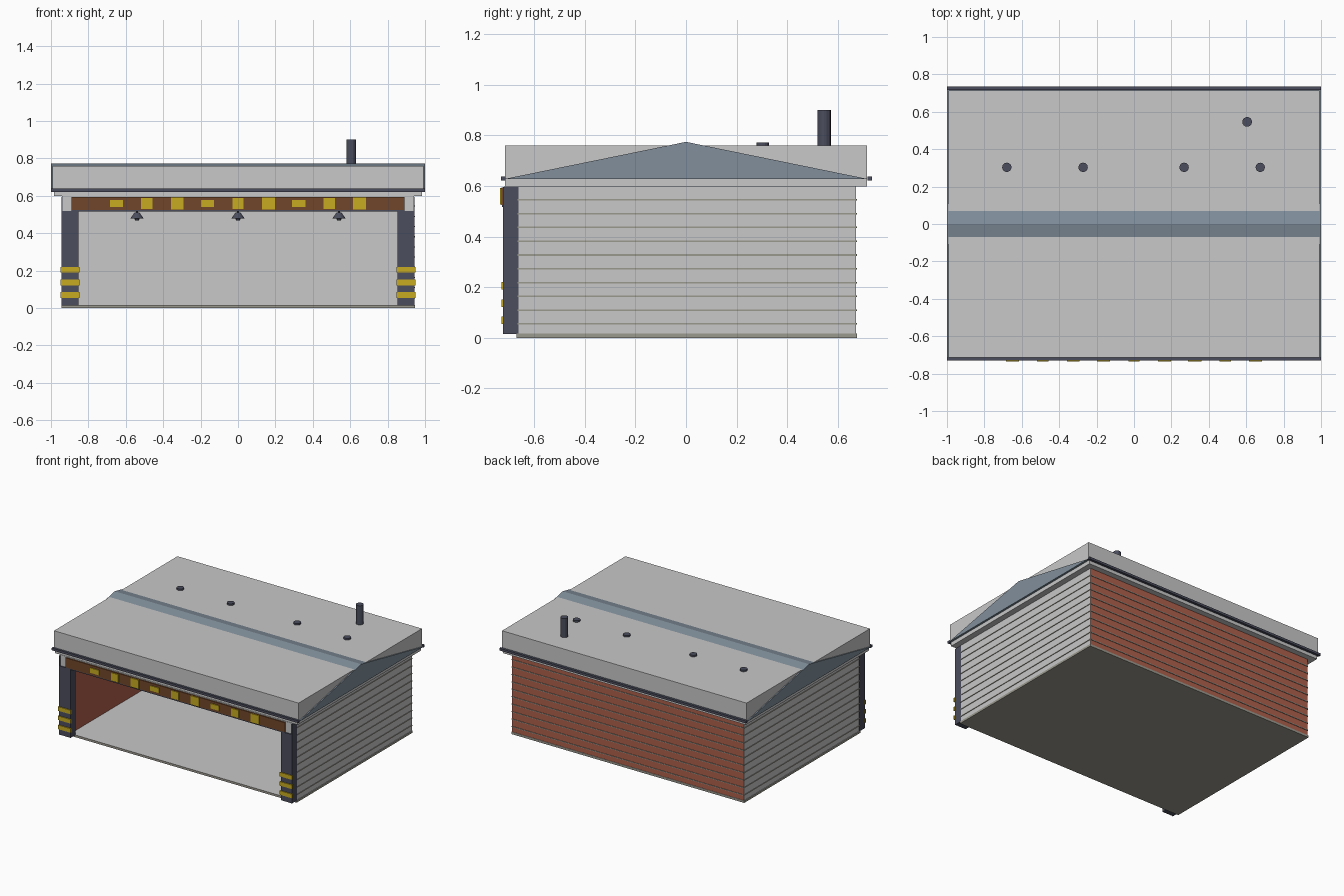
import bpy, bmesh, math

if "Cube" in bpy.data.objects:
    bpy.data.objects.remove(bpy.data.objects["Cube"])


def mat(name, r, g, b):
    m = bpy.data.materials.new(name)
    m.diffuse_color = (r, g, b, 1)
    m.use_nodes = True
    m.node_tree.nodes["Principled BSDF"].inputs["Base Color"].default_value = m.diffuse_color
    return m


GREY = mat("light_grey", 0.58, 0.58, 0.58)
BRICK = mat("brick_red", 0.43, 0.115, 0.07)
SLATE = mat("slate_blue", 0.22, 0.275, 0.33)
DARK = mat("dark_steel", 0.07, 0.075, 0.11)
YELLOW = mat("hazard_yellow", 0.58, 0.41, 0.015)
BROWN = mat("wood_brown", 0.165, 0.062, 0.024)
CONCRETE = mat("concrete", 0.33, 0.32, 0.27)


def finish(name, bm, *mats):
    bmesh.ops.recalc_face_normals(bm, faces=bm.faces)
    me = bpy.data.meshes.new(name)
    bm.to_mesh(me)
    bm.free()
    ob = bpy.data.objects.new(name, me)
    for m in mats:
        me.materials.append(m)
    bpy.context.collection.objects.link(ob)
    return ob


def box(name, x, y, z, *mats, tilt=0):
    """Box from (min, max) ranges on each axis, optionally tilted about y."""
    bm = bmesh.new()
    bmesh.ops.create_cube(bm, size=1)
    for v in bm.verts:
        v.co.x *= x[1] - x[0]
        v.co.y *= y[1] - y[0]
        v.co.z *= z[1] - z[0]
    ob = finish(name, bm, *mats)
    ob.location = (sum(x) / 2, sum(y) / 2, sum(z) / 2)
    ob.rotation_euler.y = tilt
    return ob


def tube(name, x, y, z, r1, r2, m, sides=16):
    bm = bmesh.new()
    bmesh.ops.create_cone(bm, cap_ends=True, segments=sides, radius1=r1,
                          radius2=r2, depth=z[1] - z[0])
    ob = finish(name, bm, m)
    ob.location = (x, y, sum(z) / 2)
    return ob


def paint(ob, rule):
    for p in ob.data.polygons:
        if rule(p.normal):
            p.material_index = 1


# Floor slab with a light top
floor = box("floor_slab", (-0.945, 0.945), (-0.67, 0.675), (0, 0.016), CONCRETE, GREY)
paint(floor, lambda n: n.z > 0.5)

# Back wall: brick outside, light inside
back = box("back_wall", (-0.94, 0.94), (0.62, 0.672), (0.016, 0.6), BRICK, GREY)
paint(back, lambda n: n.y < -0.5 or abs(n.x) > 0.5)

# Side walls: light outside, brick inside
for s, side in ((-1, "left"), (1, "right")):
    wall = box(side + "_wall", sorted((s * 0.89, s * 0.941)), (-0.67, 0.67),
               (0.016, 0.6), GREY, BRICK)
    paint(wall, lambda n: n.x * s < -0.5)

    # Front column, corner trim and hazard bands
    box(side + "_column", sorted((s * 0.853, s * 0.94)), (-0.722, -0.662),
        (0.014, 0.518), DARK)
    box(side + "_corner_trim", sorted((s * 0.938, s * 0.944)), (-0.724, -0.662),
        (0.014, 0.595), DARK)
    for i, z in enumerate((0.07, 0.137, 0.205)):
        box(f"{side}_hazard_band_{i}", sorted((s * 0.848, s * 0.95)),
            (-0.729, -0.721), (z - 0.015, z + 0.015), YELLOW)

# Siding seams
for k in range(1, 11):
    z = 0.0545 * k
    for s in (-1, 1):
        box("side_seam", sorted((s * 0.935, s * 0.945)), (-0.665, 0.672),
            (z - 0.003, z + 0.003), CONCRETE)
    box("back_seam", (-0.94, 0.94), (0.668, 0.676), (z - 0.003, z + 0.003), CONCRETE)

# Front lintel, wooden beam and yellow marker plates
box("lintel", (-0.94, 0.94), (-0.718, -0.665), (0.52, 0.6), GREY)
box("header_beam", (-0.89, 0.89), (-0.728, -0.7), (0.524, 0.594), BROWN)
box("beam_lower_edge", (-0.89, 0.89), (-0.727, -0.66), (0.517, 0.524), DARK)
for i in range(9):
    x = (i - 4) * 0.1625
    w, h = ((0.035, 0.018), (0.03, 0.029), (0.034, 0.033))[i % 3]
    box(f"beam_marker_{i}", (x - w, x + w), (-0.735, -0.727),
        (0.559 - h, 0.559 + h), YELLOW)

# Roof: eaves slab, parapet block and gable prism
box("eaves_slab", (-0.985, 0.985), (-0.715, 0.715), (0.598, 0.63), GREY)
box("roof_block", (-0.992, 0.992), (-0.715, 0.715), (0.628, 0.76), GREY)
bm = bmesh.new()
ends = []
for x in (-1, 1):
    ends.append([bm.verts.new((x, y, z)) for y, z in
                 ((-0.72, 0.627), (0.72, 0.627), (0, 0.774))])
a, b = ends
bm.faces.new(a)
bm.faces.new(b)
for i in range(3):
    j = (i + 1) % 3
    bm.faces.new((a[i], a[j], b[j], b[i]))
finish("gable_roof", bm, SLATE)

# Gutters along front and back
for name, y in (("front_gutter", -0.722), ("back_gutter", 0.726)):
    box(name, (-1, 1), (y - 0.009, y + 0.009), (0.621, 0.638), DARK)

# Roof vents and chimney
for x in (-0.68, -0.272, 0.268, 0.675):
    tube("roof_vent", x, 0.303, (0.75, 0.772), 0.025, 0.025, DARK)
tube("chimney", 0.605, 0.546, (0.74, 0.9), 0.026, 0.026, DARK)

# Hanging lamps inside
for x in (-0.54, 0, 0.54):
    tube("lamp_cord", x, 0, (0.5, 0.6), 0.005, 0.005, DARK, 8)
    tube("lamp_shade", x, 0, (0.48, 0.512), 0.035, 0.012, DARK)
    tube("lamp_bulb", x, 0, (0.468, 0.481), 0.01, 0.014, DARK, 8)
